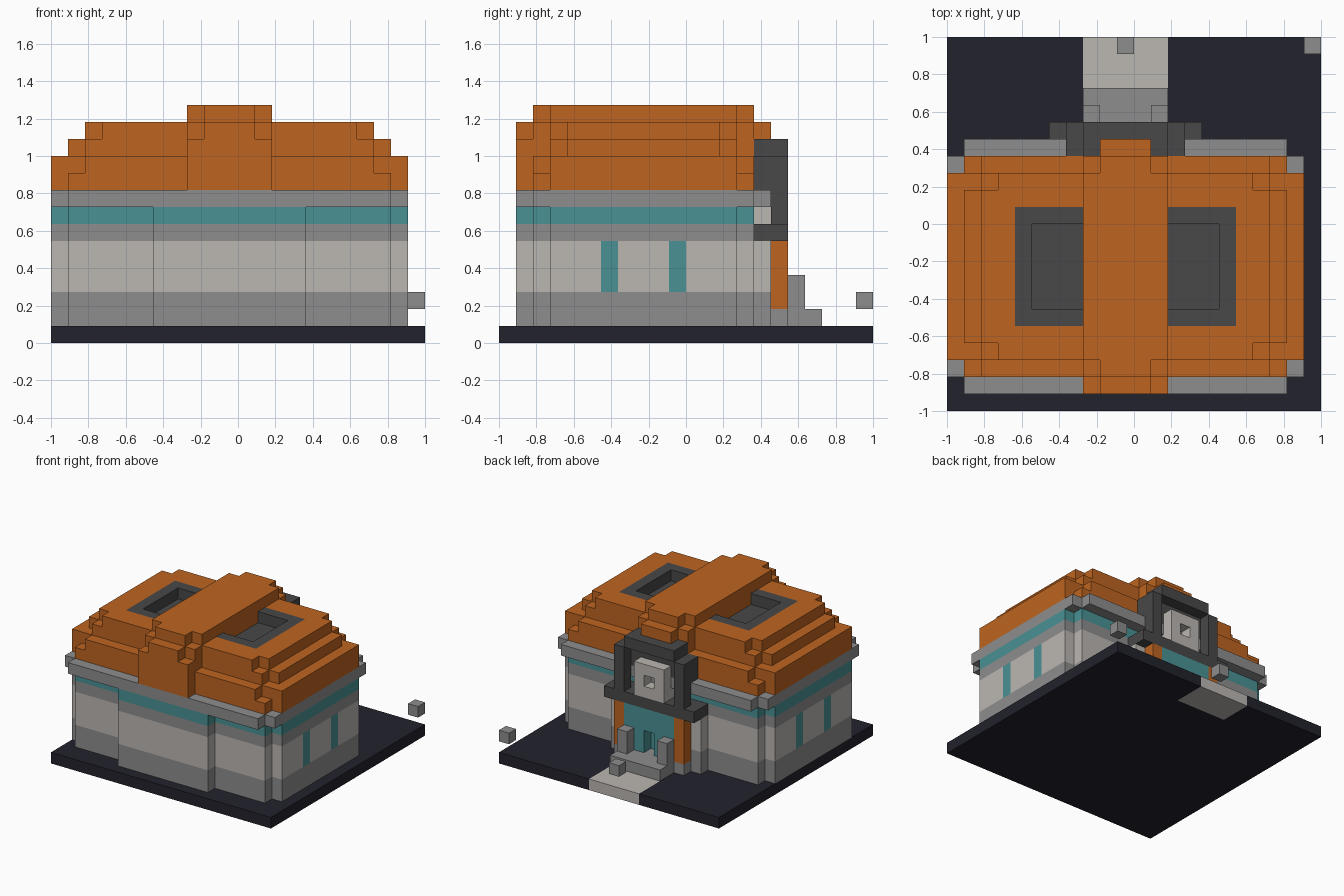
import bpy
import bmesh
from mathutils import Vector

cube = bpy.data.objects.get("Cube")
if cube:
    bpy.data.objects.remove(cube, do_unlink=True)

CELLS = 22            # blocks along the longest side
UNIT = 2 / CELLS
AXIS = 21             # building mirrors as x -> AXIS - x


def material(name, code):
    rgb = [int(code[i:i + 2], 16) / 255 for i in (0, 2, 4)]
    lin = [c / 12.92 if c < 0.04 else ((c + 0.055) / 1.055) ** 2.4 for c in rgb]
    mat = bpy.data.materials.new(name)
    mat.use_nodes = True
    mat.diffuse_color = (*lin, 1)
    mat.node_tree.nodes["Principled BSDF"].inputs["Base Color"].default_value = (*lin, 1)
    return mat


navy = material("navy ground", "22222C")
pale = material("pale stone", "BBB7B2")
grey = material("grey stone", "8D8D8D")
dark = material("dark stone", "484848")
teal = material("teal glass", "4A9195")
orange = material("orange tile", "BE6420")


def fill(boxes):
    """Set of block cells covered by (x0, x1, y0, y1, z0, z1) boxes."""
    return {(x, y, z) for x0, x1, y0, y1, z0, z1 in boxes
            for x in range(x0, x1) for y in range(y0, y1) for z in range(z0, z1)}


def layer(rects, z0, z1):
    return [(*r, z0, z1) for r in rects]


def both(*boxes):
    return list(boxes) + [(AXIS - b[1], AXIS - b[0], *b[2:]) for b in boxes]


def part(name, mat, boxes, cut=()):
    """Mesh made of the outer faces of a group of blocks."""
    cells = fill(boxes) - fill(cut)
    bm = bmesh.new()
    for cell in cells:
        mid = Vector(cell) + Vector((0.5, 0.5, 0.5))
        for axis in range(3):
            for sign in (-1, 1):
                near = list(cell)
                near[axis] += sign
                if tuple(near) in cells:
                    continue
                n, u, v = Vector(), Vector(), Vector()
                n[axis] = sign / 2
                u[(axis + 1) % 3] = 0.5
                v[(axis + 2) % 3] = sign / 2
                corners = (-u - v, u - v, u + v, v - u)
                bm.faces.new([bm.verts.new((mid + n + c) * UNIT - Vector((1, 1, 0)))
                              for c in corners])
    bmesh.ops.remove_doubles(bm, verts=bm.verts, dist=UNIT / 100)
    mesh = bpy.data.meshes.new(name)
    bm.to_mesh(mesh)
    bm.free()
    mesh.materials.append(mat)
    obj = bpy.data.objects.new(name, mesh)
    bpy.context.collection.objects.link(obj)
    return obj


# Ground and path
path = [(8, 13, 19, 22, 0, 1)]
part("ground_slab", navy, [(0, 22, 0, 22, 0, 1)], path)
part("path", pale, path)
part("path_marker", grey, [(10, 11, 21, 22, 2, 3)])
part("corner_marker", grey, [(21, 22, 21, 22, 2, 3)])

# Walls in horizontal bands
body = [(0, 21, 3, 14), (1, 20, 2, 15), (6, 15, 1, 15)]
back_bay = [(6, 15, 15, 16)]
side_windows = both((0, 1, 6, 7, 3, 6), (0, 1, 10, 11, 3, 6))
door = [(8, 13, 15, 17, 2, 6)]
part("wall_footing", grey, layer(body + back_bay, 1, 3), door)
part("main_wall", pale, layer(body + back_bay, 3, 6), side_windows + door)
part("side_windows", teal, side_windows)
part("wall_band", grey, layer(body, 6, 7))
part("window_band", teal, layer(body, 7, 8))
part("eaves", grey, layer([(0, 21, 2, 15), (1, 20, 1, 16)], 8, 9))

# Stepped roof with a central ridge
wells = both((4, 8, 5, 12, 11, 13))
roof = (layer([(0, 21, 3, 14), (1, 20, 2, 15)], 9, 10)
        + layer([(0, 21, 3, 14), (2, 19, 2, 15)], 10, 11)
        + layer([(1, 20, 4, 13), (2, 19, 3, 14)], 11, 12)
        + layer([(2, 19, 4, 13), (3, 18, 3, 14)], 12, 13))
part("roof", orange, roof, wells)
ridge = (layer([(8, 13, 1, 15)], 9, 12)
         + layer([(9, 12, 1, 16), (8, 13, 2, 15)], 12, 13)
         + layer([(9, 12, 2, 15), (8, 13, 3, 14)], 13, 14))
part("roof_ridge", orange, ridge)
part("roof_wells", dark, wells, both((5, 8, 6, 11, 12, 13)))

# Entrance: steps, posts, pillars and door
part("entrance_step", grey, [(8, 13, 16, 19, 1, 2), (7, 14, 16, 17, 1, 2)])
part("step_posts", grey, both((8, 9, 17, 18, 2, 4)))
part("door_pillars", orange, both((7, 8, 16, 17, 2, 6)))
part("door", teal, door, [(10, 11, 16, 17, 2, 4)])

# Portal above the door
part("portal_beam", dark, [(6, 15, 15, 17, 6, 7)])
part("portal_frame", dark,
     both((7, 8, 16, 17, 7, 11)) + [(8, 13, 15, 17, 11, 12), (7, 14, 15, 16, 9, 11)],
     [(9, 12, 15, 16, 9, 10)])
part("portal_emblem", pale,
     [(9, 12, 16, 17, 7, 10), (9, 12, 15, 16, 7, 8), (9, 12, 15, 16, 9, 10)],
     [(10, 11, 16, 17, 8, 9)])
